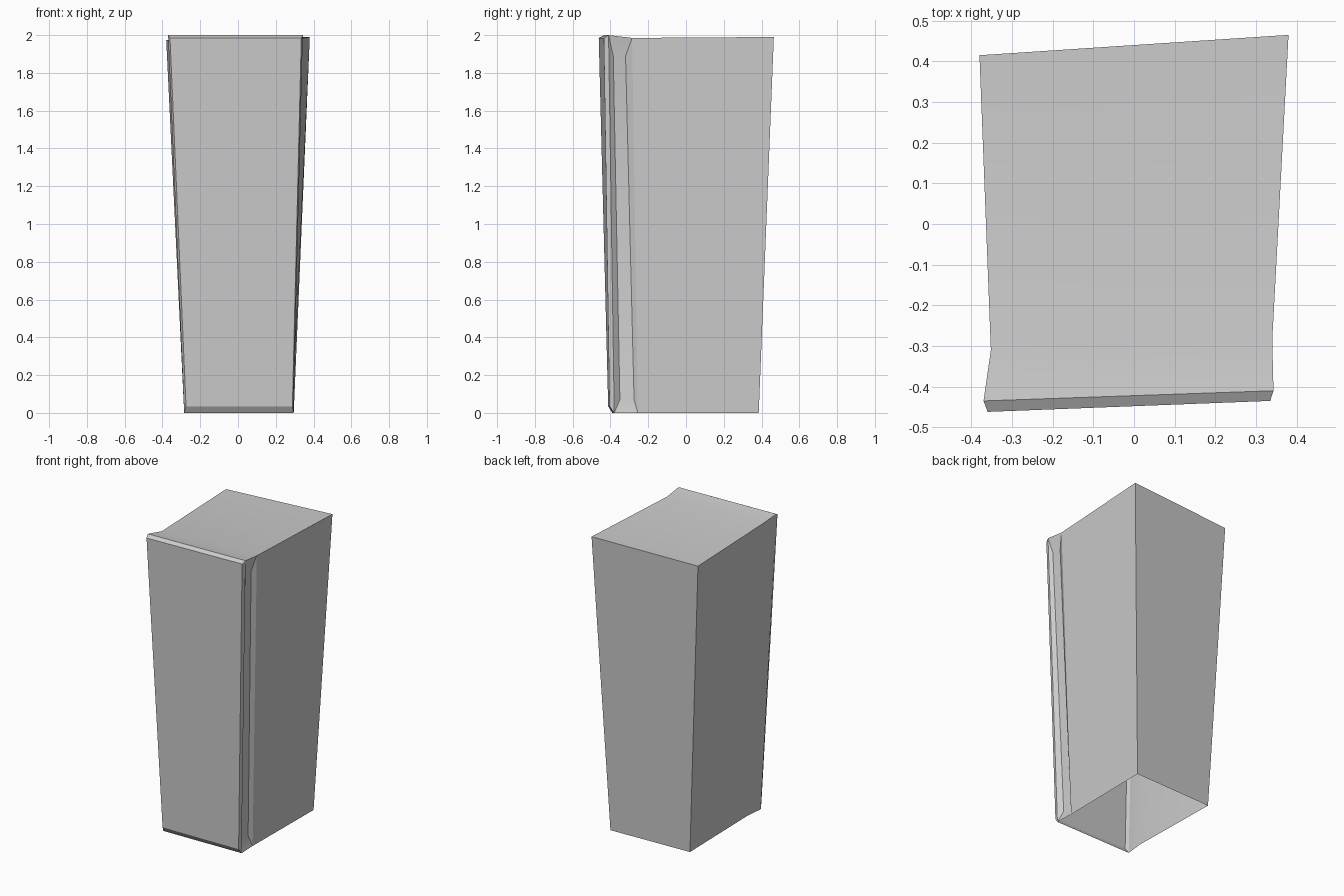
import bpy
import bmesh
import math

cube = bpy.data.objects.get("Cube")
if cube:
    bpy.data.objects.remove(cube, do_unlink=True)

grey = bpy.data.materials.new("plain_grey")
grey.use_nodes = True
grey.diffuse_color = (0.6, 0.6, 0.6, 1)
grey.node_tree.nodes["Principled BSDF"].inputs["Base Color"].default_value = (0.6, 0.6, 0.6, 1)

# Outline of the tapered block, counter-clockwise from the back right corner
TOP = [(-0.38, 0.415, 1.975), (-0.352, -0.31, 1.975), (-0.37, -0.435, 2.0),
       (0.343, -0.41, 2.0), (0.34, -0.285, 1.985), (0.38, 0.465, 1.99)]
BOTTOM = [(-0.285, 0.365, 0), (-0.272, -0.27, 0), (-0.285, -0.39, 0),
          (0.293, -0.38, 0), (0.288, -0.255, 0), (0.295, 0.385, 0)]
# Inner corners: lower pair, then upper pair
FRONT_PANEL = [(-0.275, -0.412, 0.035), (0.288, -0.405, 0.035),
               (0.335, -0.435, 1.985), (-0.36, -0.462, 1.985)]
SIDE_RECESS = [(0.268, -0.35, 0.07), (0.268, -0.275, 0.07),
               (0.322, -0.32, 1.89), (0.325, -0.385, 1.89)]

bm = bmesh.new()
top = [bm.verts.new(p) for p in TOP]
bottom = [bm.verts.new(p) for p in BOTTOM]


def framed_panel(rim, corners):
    """Join a four-cornered rim to an offset inner panel."""
    inner = [bm.verts.new(p) for p in corners]
    bm.faces.new(inner)
    for i in range(4):
        j = (i + 1) % 4
        bm.faces.new((rim[i], rim[j], inner[j], inner[i]))


# Walls: the front is a raised panel, the left front strip is recessed
details = {2: FRONT_PANEL, 3: SIDE_RECESS}
for i in range(6):
    j = (i + 1) % 6
    rim = (bottom[i], bottom[j], top[j], top[i])
    if i in details:
        framed_panel(rim, details[i])
    else:
        bm.faces.new(rim)

# Top of the body and sloping lip behind the front panel; the base stays open
bm.faces.new((top[0], top[1], top[4], top[5]))
bm.faces.new((top[1], top[2], top[3], top[4]))

bmesh.ops.recalc_face_normals(bm, faces=bm.faces)
mesh = bpy.data.meshes.new("tapered_block")
bm.to_mesh(mesh)
bm.free()
mesh.materials.append(grey)
block = bpy.data.objects.new("tapered_block", mesh)
bpy.context.collection.objects.link(block)

bpy.ops.object.select_all(action="DESELECT")
block.select_set(True)
bpy.context.view_layer.objects.active = block
bpy.ops.object.shade_smooth_by_angle(angle=math.radians(30))
